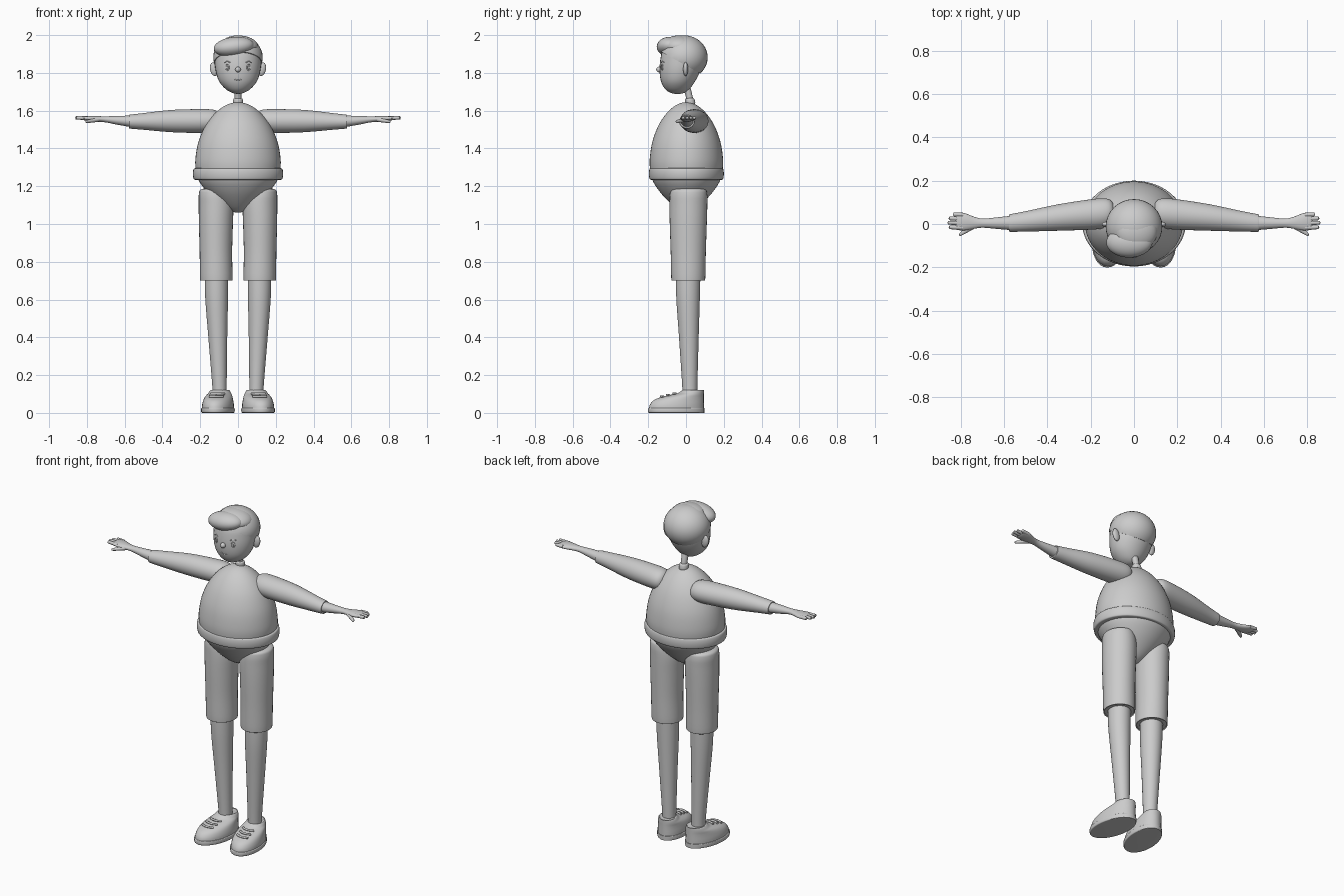
import bpy, bmesh, math
from mathutils import Vector, Matrix
from mathutils.bvhtree import BVHTree

cube = bpy.data.objects.get("Cube")
if cube:
    bpy.data.objects.remove(cube, do_unlink=True)

GREY = (0.6, 0.6, 0.6, 1)
clay = bpy.data.materials.new("plain_grey")
clay.use_nodes = True
clay.diffuse_color = GREY
clay.node_tree.nodes["Principled BSDF"].inputs["Base Color"].default_value = GREY


def finish(name, data, mirror=False):
    """Link the data as a named object, coloured, smooth and optionally mirrored."""
    obj = bpy.data.objects.new(name, data)
    bpy.context.collection.objects.link(obj)
    data.materials.append(clay)
    if obj.type == "MESH":
        bpy.ops.object.select_all(action="DESELECT")
        bpy.context.view_layer.objects.active = obj
        obj.select_set(True)
        bpy.ops.object.shade_smooth_by_angle(angle=math.radians(40))
    if mirror:
        obj.modifiers.new("mirror", "MIRROR").use_mirror_merge = False
    return obj


def from_bmesh(name, bm, mirror=False):
    bmesh.ops.remove_doubles(bm, verts=bm.verts, dist=0.0001)
    bmesh.ops.recalc_face_normals(bm, faces=bm.faces)
    mesh = bpy.data.meshes.new(name)
    bm.to_mesh(mesh)
    bm.free()
    return finish(name, mesh, mirror)


def spline(rows, steps):
    """Smooth rows of numbers with a Catmull-Rom curve."""
    rows = [Vector(r) for r in rows]
    padded = [rows[0]] + rows + [rows[-1]]
    out = []
    for a, b, c, d in zip(padded, padded[1:], padded[2:], padded[3:]):
        for i in range(steps):
            t = i / steps
            out.append(b + (c - a) * t / 2 + (a * 2 - b * 5 + c * 4 - d) * t**2 / 2
                       + (b * 3 - a - c * 3 + d) * t**3 / 2)
    return out + [rows[-1]]


def loft(name, rings, axis="Z", mirror=False, steps=4, sides=32, shear=0.0):
    """Skin ellipses given as (position, centre 1, centre 2, radius 1, radius 2)."""
    bm = bmesh.new()
    loops = []
    for p, c1, c2, r1, r2 in spline(rings, steps):
        loop = []
        for i in range(sides):
            a = math.tau * i / sides
            u, v = c1 + max(r1, 0) * math.cos(a), c2 + max(r2, 0) * math.sin(a)
            loop.append(bm.verts.new((p, u, v) if axis == "X" else (u - shear * v, v, p)))
        loops.append(loop)
    for low, high in zip(loops, loops[1:]):
        for i in range(sides):
            j = (i + 1) % sides
            bm.faces.new((low[i], low[j], high[j], high[i]))
    bm.faces.new(loops[0])
    bm.faces.new(loops[-1])
    return from_bmesh(name, bm, mirror)


def ball(name, centre, radii, mirror=False, tilt=0.0, cut=None):
    """Ellipsoid, optionally tilted about y and trimmed below a plane."""
    bm = bmesh.new()
    place = Matrix.Translation(centre) @ Matrix.Rotation(tilt, 4, "Y") @ Matrix.Diagonal((*radii, 1))
    bmesh.ops.create_uvsphere(bm, u_segments=32, v_segments=20, radius=1, matrix=place)
    if cut:
        bmesh.ops.bisect_plane(bm, geom=bm.verts[:] + bm.edges[:] + bm.faces[:],
                               plane_co=cut[0], plane_no=cut[1], clear_inner=True)
        bmesh.ops.holes_fill(bm, edges=[e for e in bm.edges if e.is_boundary])
    return from_bmesh(name, bm, mirror)


def cord(name, points, radius, mirror=False, closed=False):
    """Thin round line through the points."""
    curve = bpy.data.curves.new(name, "CURVE")
    curve.dimensions = "3D"
    curve.bevel_depth = radius
    curve.bevel_resolution = 2
    curve.use_fill_caps = True
    line = curve.splines.new("POLY")
    line.points.add(len(points) - 1)
    for target, p in zip(line.points, points):
        target.co = (*p, 1)
    line.use_cyclic_u = closed
    line.use_smooth = True
    return finish(name, curve, mirror)


def surface_of(obj):
    mesh = obj.data
    return BVHTree.FromPolygons([v.co for v in mesh.vertices], [p.vertices for p in mesh.polygons])


# Torso: one egg, with a rolled hem around it
egg = [(1.06, 0), (1.064, .025), (1.085, .065), (1.13, .122), (1.18, .172), (1.235, .21),
       (1.3, .225), (1.36, .224), (1.44, .208), (1.52, .173), (1.58, .128), (1.62, .08),
       (1.64, .036), (1.645, 0)]
loft("torso", [(z, 0, .002, r, r * .86) for z, r in egg], sides=48)
hem = [(1.233, .2), (1.234, .225), (1.24, .235), (1.265, .239), (1.288, .236), (1.295, .228), (1.296, .2)]
loft("sweater_hem", [(z, 0, .002, r, r * .83) for z, r in hem], sides=48)

# Neck and collar
loft("neck", [(1.62, 0, .024, .018, .018), (1.67, 0, .018, .018, .018), (1.73, 0, .002, .02, .02)])
loft("collar", [(1.632, 0, .022, .025, .025), (1.642, 0, .022, .027, .027),
                (1.66, 0, .02, .025, .025), (1.666, 0, .02, .018, .018)])

# Head, ears and nose
head = loft("head", [(1.688, 0, -.045, 0, 0), (1.694, 0, -.045, .03, .036), (1.715, 0, -.046, .066, .065),
                     (1.755, 0, -.042, .1, .09), (1.81, 0, -.032, .118, .108),
                     (1.87, 0, -.022, .123, .114), (1.92, 0, -.016, .118, .106), (1.97, 0, -.01, .07, .07)])
ball("ears", (.126, -.002, 1.82), (.022, .013, .037), mirror=True, tilt=.2)
ball("nose", (0, -.143, 1.818), (.015, .015, .015))

# Hair: a cap trimmed along a sloping hairline, plus a swept quiff
ball("hair_cap", (0, -.012, 1.882), (.131, .127, .117), cut=((0, 0, 1.839), (0, .55, 1)))
ball("hair_quiff", (-.022, -.085, 1.938), (.107, .07, .052), tilt=-.12)
ball("hair_crown", (.01, -.035, 1.945), (.098, .09, .053), tilt=.08)

# Face lines laid on the head
face = surface_of(head)


def on_face(x, z):
    return face.ray_cast(Vector((x, -1, z)), Vector((0, 1, 0)))[0]


turn = [math.tau * i / 16 for i in range(16)]
cord("eye_rims", [on_face(.056 + .009 * math.cos(a), 1.829 + .016 * math.sin(a)) for a in turn],
     .002, mirror=True, closed=True)
pupil = on_face(.056, 1.827)
ball("pupils", pupil, (.005, .003, .009), mirror=True)
arc = [i / 4 for i in range(-4, 5)]
cord("eyebrows", [on_face(.057 + .016 * t, 1.86 - .006 * t * t) for t in arc], .0025, mirror=True)
cord("mouth", [on_face(.02 * t, 1.762 + .005 * t * t) for t in arc], .0025)

# Sleeves, cuffs and forearms
loft("sleeves", [(.09, .052, 1.545, .02, .02), (.1, .052, 1.545, .05, .045), (.13, .05, 1.545, .068, .06),
                 (.2, .044, 1.545, .07, .063), (.35, .03, 1.545, .061, .059), (.5, .012, 1.543, .047, .044),
                 (.57, .005, 1.542, .041, .037), (.576, .005, 1.542, .038, .034),
                 (.577, .005, 1.542, .03, .026)], "X", mirror=True)
loft("forearms", [(.56, .005, 1.543, .034, .031), (.64, .004, 1.549, .026, .023), (.7, .004, 1.554, .021, .016),
                  (.74, .006, 1.556, .028, .015), (.78, .01, 1.558, .039, .015),
                  (.815, .012, 1.56, .04, .011), (.825, .012, 1.56, .034, .005)], "X", mirror=True)

# Fingers and thumbs
for name, y, tip in (("index", -.017, .857), ("middle", .004, .862), ("ring", .024, .857), ("little", .042, .838)):
    loft(name + "_fingers", [(.79, y, 1.56, .01, .01), (tip - .01, y + .002, 1.562, .009, .009),
                             (tip - .003, y + .002, 1.562, .006, .006), (tip, y + .002, 1.562, 0, 0)],
         "X", mirror=True, sides=16)
loft("thumbs", [(.735, -.008, 1.553, .012, .011), (.77, -.026, 1.547, .013, .01), (.798, -.044, 1.543, .01, .008),
                (.806, -.049, 1.543, .006, .005), (.809, -.051, 1.543, 0, 0)], "X", mirror=True, sides=16)

# Shorts with a turned edge, and bare legs
loft("shorts", [(.704, .115, .012, .06, .066), (.705, .115, .012, .08, .084), (.712, .115, .012, .086, .09),
                (.85, .117, .012, .086, .093), (1.0, .117, .012, .09, .098), (1.1, .116, .013, .092, .1),
                (1.16, .12, .014, .087, .098), (1.185, .12, .014, .072, .082), (1.195, .12, .014, 0, 0)], mirror=True)
loft("legs", [(.08, .098, .02, .038, .039), (.14, .098, .02, .038, .04), (.4, .107, .015, .05, .052),
              (.6, .113, .011, .06, .062), (.72, .114, .011, .062, .065)], mirror=True)


# Shoes: ellipses set by their front edge, with the toes turned out a little
def shoe_rings(rows, heel=.094):
    return [(z, .1, (heel + toe) / 2, w, (heel - toe) / 2) for z, toe, w in rows]


loft("soles", shoe_rings([(0, -.19, .078), (.003, -.2, .086), (.022, -.201, .087), (.026, -.197, .083)], .097),
     mirror=True, shear=.12)
upper = loft("shoe_uppers", shoe_rings([(.024, -.196, .083), (.045, -.19, .082), (.066, -.172, .078),
             (.082, -.137, .073), (.094, -.088, .067), (.104, -.046, .06), (.115, -.026, .054),
             (.121, -.018, .048), (.117, -.01, .04)]), mirror=True, shear=.12)

# Laces draped over the shoe
shoe = surface_of(upper)
for i, y in enumerate((-.132, -.1, -.066)):
    drape = [shoe.ray_cast(Vector((.1 - .12 * y + .036 * t, y + .012 * t * t, 1)), Vector((0, 0, -1)))[0]
             for t in arc]
    cord(f"lace_{i + 1}", [p + Vector((0, 0, .004)) for p in drape], .006, mirror=True)
